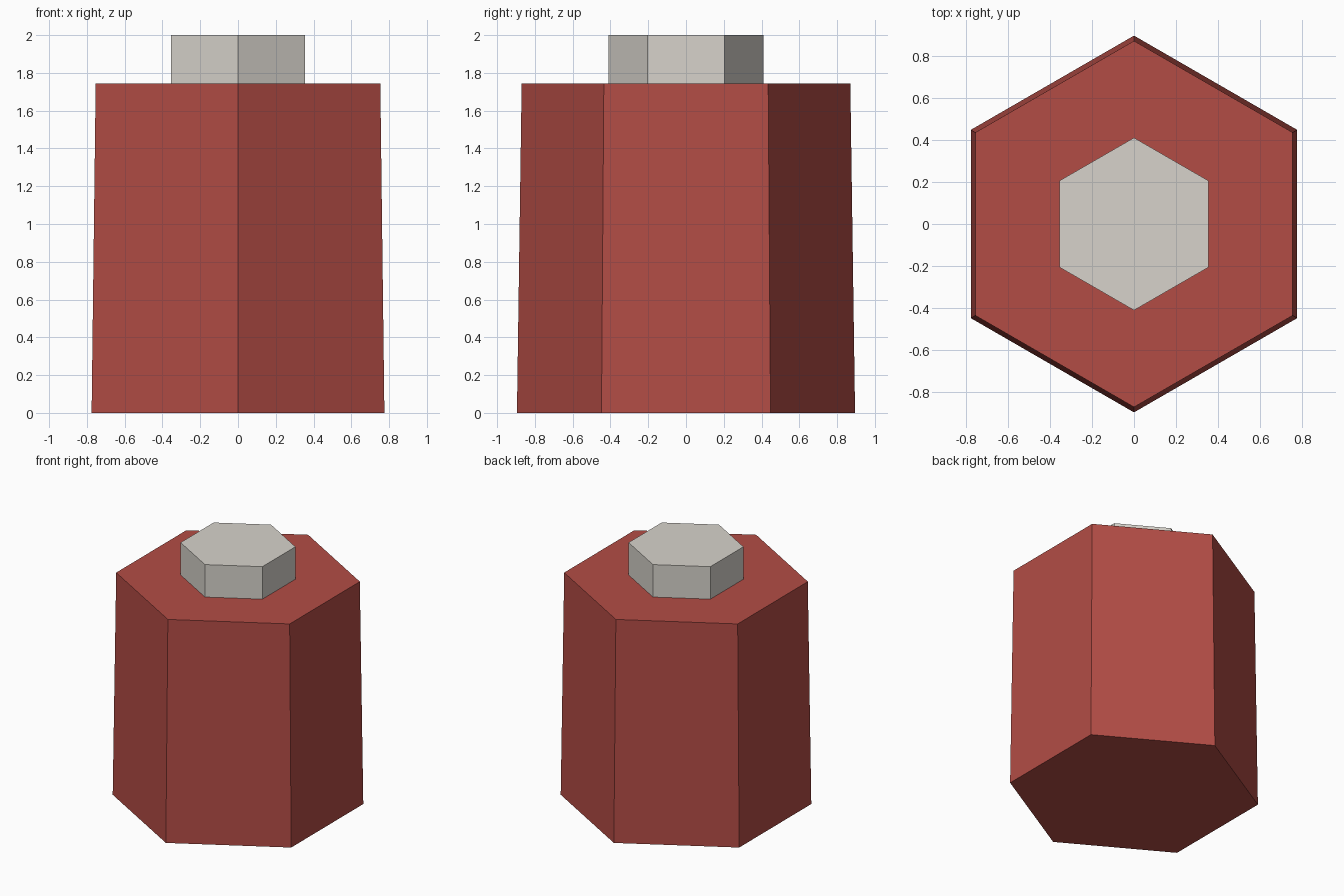
import bpy

if "Cube" in bpy.data.objects:
    bpy.data.objects.remove(bpy.data.objects["Cube"])


def material(name, rgb):
    mat = bpy.data.materials.new(name)
    mat.diffuse_color = (*rgb, 1.0)
    mat.use_nodes = True
    mat.node_tree.nodes["Principled BSDF"].inputs["Base Color"].default_value = mat.diffuse_color
    return mat


def hex_prism(name, r_bottom, r_top, z_bottom, z_top, mat):
    """Flat-shaded six-sided frustum with corners on the y axis."""
    bpy.ops.mesh.primitive_cone_add(
        vertices=6, radius1=r_bottom, radius2=r_top, depth=z_top - z_bottom,
        location=(0, 0, (z_bottom + z_top) / 2))
    obj = bpy.context.object
    obj.name = name
    obj.data.materials.append(mat)
    return obj


red = material("brick red", (0.45, 0.073, 0.06))
grey = material("warm light grey", (0.68, 0.65, 0.60))

# Slightly tapered body
hex_prism("body", 0.895, 0.87, 0.0, 1.745, red)

# Small straight cap on top
hex_prism("cap", 0.41, 0.41, 1.745, 2.0, grey)
